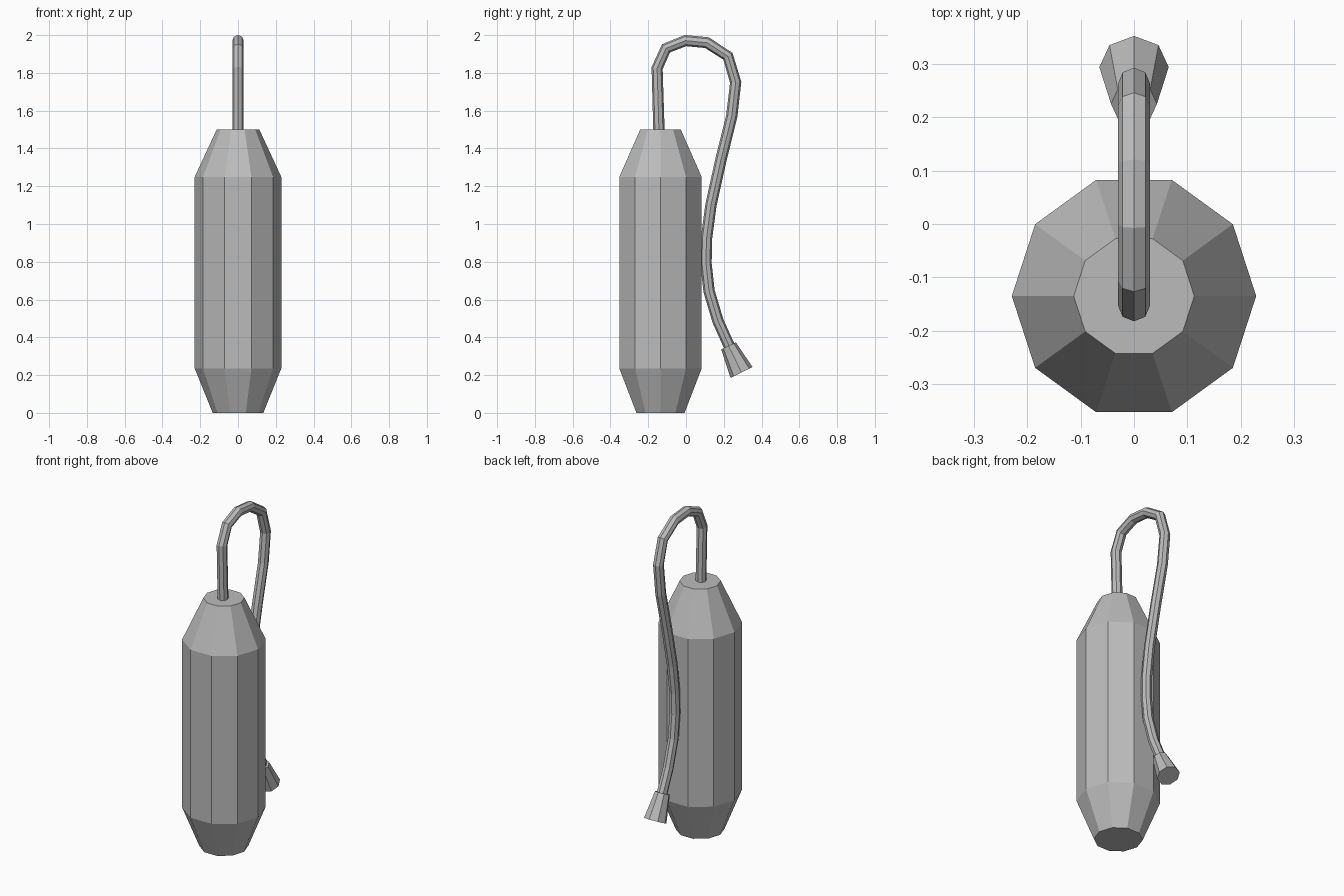
import bpy, bmesh, math
from mathutils import Vector

cube = bpy.data.objects.get("Cube")
if cube:
    bpy.data.objects.remove(cube, do_unlink=True)

grey = bpy.data.materials.new("plain_grey")
grey.use_nodes = True
colour = (0.5, 0.5, 0.5, 1)
grey.diffuse_color = colour
grey.node_tree.nodes["Principled BSDF"].inputs["Base Color"].default_value = colour


def loft(name, path, radii, sides):
    """Sweep a polygon along a (y, z) path, with a radius at each point."""
    bm = bmesh.new()
    points = [Vector((0, y, z)) for y, z in path]
    side = Vector((1, 0, 0))
    rings = []
    for i, p in enumerate(points):
        before = points[max(i - 1, 0)]
        after = points[min(i + 1, len(points) - 1)]
        d_in = (p - before).normalized()
        d_out = (after - p).normalized()
        out = (d_in + d_out).normalized().cross(side)
        ring = []
        for k in range(sides):
            a = math.tau * k / sides
            ring.append(bm.verts.new(p + radii[i] * (side * math.cos(a) + out * math.sin(a))))
        rings.append(ring)
    for low, high in zip(rings, rings[1:]):
        for k in range(sides):
            n = (k + 1) % sides
            bm.faces.new((low[k], low[n], high[n], high[k]))
    bm.faces.new(rings[0])
    bm.faces.new(rings[-1])
    bmesh.ops.recalc_face_normals(bm, faces=bm.faces)
    mesh = bpy.data.meshes.new(name)
    bm.to_mesh(mesh)
    bm.free()
    mesh.materials.append(grey)
    obj = bpy.data.objects.new(name, mesh)
    bpy.context.collection.objects.link(obj)
    return obj


# Ten-sided tank with tapered ends
axis = -0.135
loft("tank", [(axis, z) for z in (0, 0.235, 1.25, 1.5)], [0.134, 0.229, 0.229, 0.113], 10)

# Hose looping over the top and hanging down behind
hose_path = [(-0.143, 1.49), (-0.153, 1.825), (-0.106, 1.93), (-0.003, 1.971),
             (0.111, 1.96), (0.222, 1.888), (0.263, 1.75), (0.242, 1.57),
             (0.185, 1.34), (0.132, 1.10), (0.108, 0.92), (0.106, 0.79),
             (0.122, 0.645), (0.169, 0.487), (0.233, 0.345)]
loft("hose", hose_path, [0.03] * len(hose_path), 8)

# Flared nozzle on the hose end
loft("nozzle", [(0.225, 0.355), (0.294, 0.214)], [0.043, 0.065], 8)
